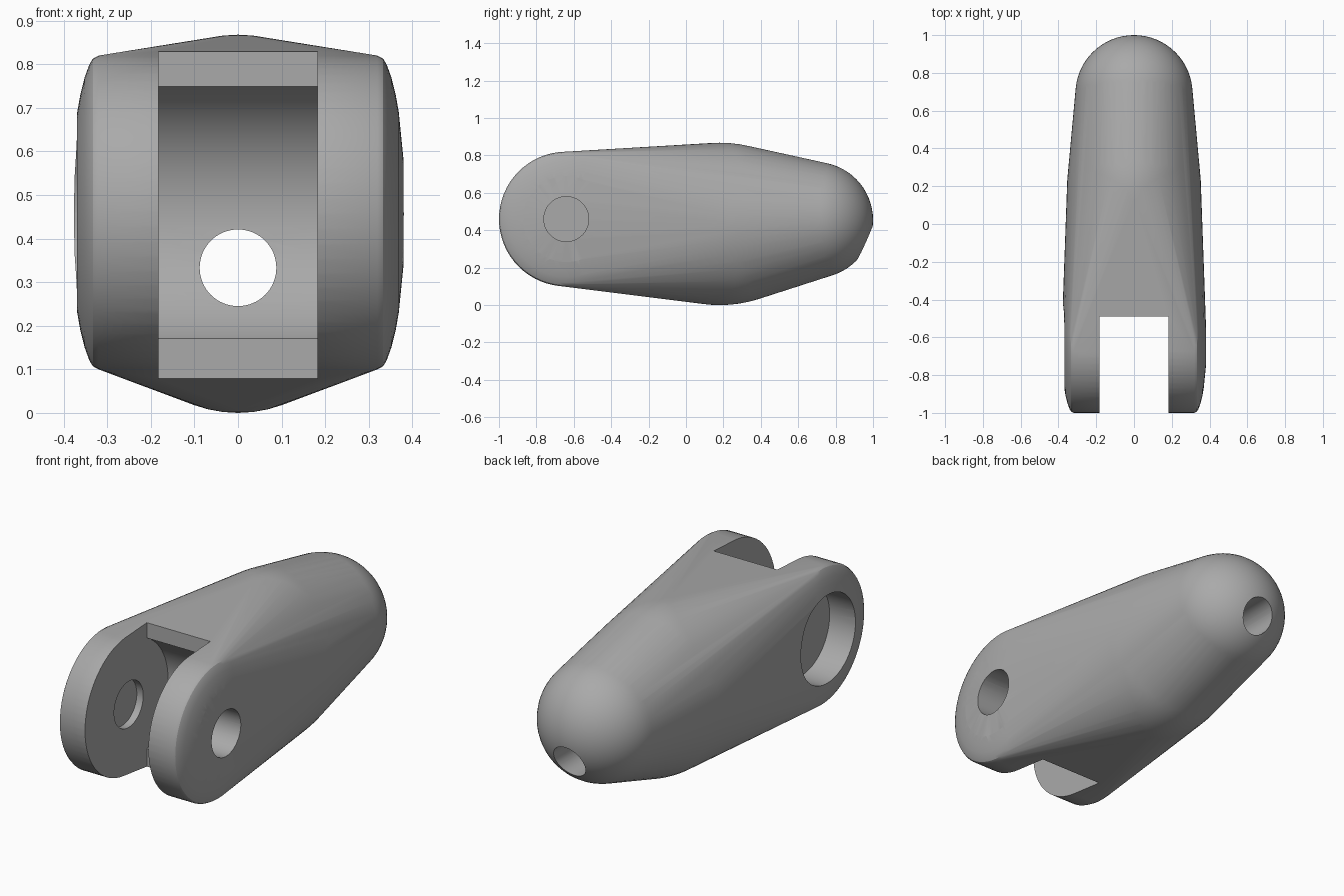
import bpy, bmesh, math
from mathutils import Matrix, Vector

cube = bpy.data.objects.get("Cube")
if cube:
    bpy.data.objects.remove(cube, do_unlink=True)

grey = bpy.data.materials.new("mid grey")
grey.use_nodes = True
color = (0.4, 0.4, 0.4, 1)
grey.diffuse_color = color
grey.node_tree.nodes["Principled BSDF"].inputs["Base Color"].default_value = color

PIN = Vector((0, -0.64, 0.46))      # hinge pin centre
SLOT = 0.183                        # half width of the fork slot


def finish(bm, name):
    mesh = bpy.data.meshes.new(name)
    bm.to_mesh(mesh)
    bm.free()
    obj = bpy.data.objects.new(name, mesh)
    bpy.context.collection.objects.link(obj)
    mesh.materials.append(grey)
    return obj


def ellipsoid(bm, centre, radii, segments=64):
    matrix = Matrix.Translation(centre) @ Matrix.Diagonal((*radii, 1))
    bmesh.ops.create_uvsphere(bm, u_segments=segments, v_segments=segments // 2,
                              radius=1, matrix=matrix)


def cylinder(name, centre, radius, length, axis):
    bm = bmesh.new()
    turn = Matrix.Rotation(math.pi / 2, 4, "Y" if axis == "X" else "X")
    bmesh.ops.create_cone(bm, cap_ends=True, segments=64, radius1=radius, radius2=radius,
                          depth=length, matrix=Matrix.Translation(centre) @ turn)
    return finish(bm, name)


# Body: hull around a domed hinge disc, a central swell and a round end
bm = bmesh.new()
dome = [(0.36, 0.32), (0.353, 0.333), (0.34, 0.341), (0.31, 0.352),
        (0.27, 0.362), (0.23, 0.369), (0.12, 0.380), (0.02, 0.384)]
for radius, x in dome:
    for side in (-1, 1):
        for i in range(64):
            a = math.tau * i / 64
            bm.verts.new(PIN + Vector((side * x, radius * math.cos(a), radius * math.sin(a))))
ellipsoid(bm, (0, 0.18, 0.434), (0.355, 0.55, 0.434))
ellipsoid(bm, (0, 0.69, 0.455), (0.31, 0.31, 0.31))
points = [v.co.copy() for v in bm.verts]
bm.free()
bm = bmesh.new()
for p in points:
    bm.verts.new(p)
hull = bmesh.ops.convex_hull(bm, input=bm.verts)
loose = [v for v in bm.verts if not v.link_faces]
bmesh.ops.delete(bm, geom=loose, context="VERTS")
bmesh.ops.recalc_face_normals(bm, faces=bm.faces)
body = finish(bm, "hinge_arm")

# Cutters: fork slot, its concave clearance, pin hole, counterbores, end hole
bm = bmesh.new()
bmesh.ops.create_cube(bm, size=1, matrix=Matrix.Translation((0, -0.99, 0.46))
                      @ Matrix.Diagonal((2 * SLOT, 1, 1.5, 1)))
cutters = [
    finish(bm, "slot_cutter"),
    cylinder("clearance_cutter", PIN, 0.326, 2 * SLOT, "X"),
    cylinder("pin_hole_cutter", PIN, 0.12, 1.2, "X"),
    cylinder("end_hole_cutter", (0, 0.5, 0.333), 0.088, 2, "Y"),
]
for side in (-1, 1):
    cutters.append(cylinder("counterbore_cutter", PIN + Vector((side * 0.42, 0, 0)),
                            0.23, 0.4, "X"))

bpy.ops.object.select_all(action="DESELECT")
bpy.context.view_layer.objects.active = body
body.select_set(True)
for cutter in cutters:
    cutter.hide_render = True
    mod = body.modifiers.new("cut", "BOOLEAN")
    mod.operation = "DIFFERENCE"
    mod.solver = "EXACT"
    mod.object = cutter
    bpy.ops.object.modifier_apply(modifier=mod.name)
    bpy.data.objects.remove(cutter, do_unlink=True)

bpy.ops.object.shade_smooth_by_angle(angle=math.radians(30))
